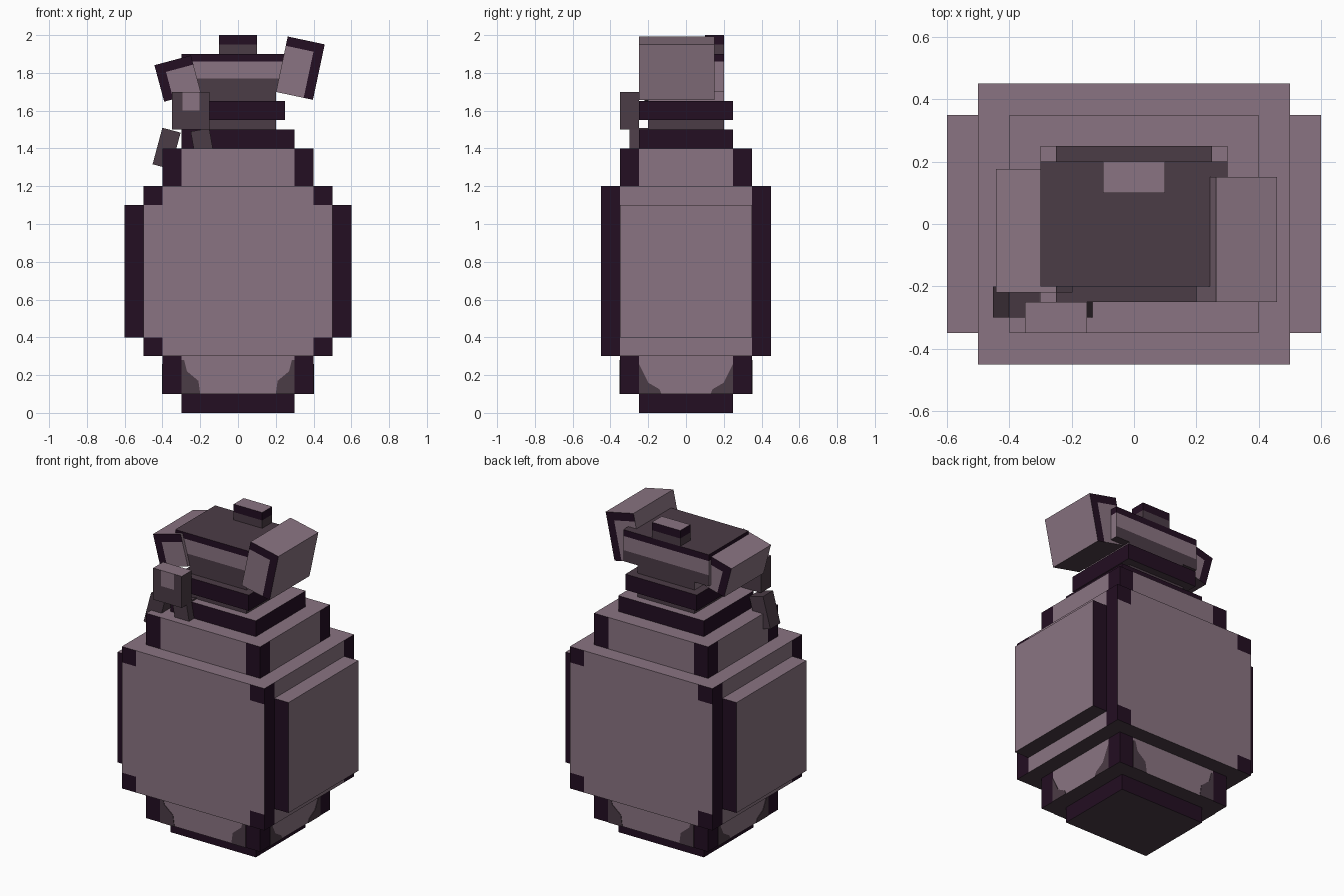
import bpy, bmesh, math
from mathutils import Vector

if "Cube" in bpy.data.objects:
    bpy.data.objects.remove(bpy.data.objects["Cube"])

LIGHT, GREY, DARK = 0, 1, 2
MATS = []
for name, col in (("dusty_mauve", (0.254, 0.175, 0.223)),
                  ("dark_grey", (0.071, 0.045, 0.061)),
                  ("deep_plum", (0.0168, 0.0044, 0.016))):
    m = bpy.data.materials.new(name)
    m.diffuse_color = (*col, 1)
    m.use_nodes = True
    m.node_tree.nodes["Principled BSDF"].inputs["Base Color"].default_value = m.diffuse_color
    MATS.append(m)


def finish(name, bm, loc=(0, 0, 0), tilt=0):
    bmesh.ops.recalc_face_normals(bm, faces=bm.faces[:])
    me = bpy.data.meshes.new(name)
    bm.to_mesh(me)
    bm.free()
    for m in MATS:
        me.materials.append(m)
    ob = bpy.data.objects.new(name, me)
    ob.location = loc
    ob.rotation_euler.y = math.radians(tilt)
    bpy.context.collection.objects.link(ob)
    return ob


def block(name, centre, size, rule, cuts=(), tilt=0):
    """Box cut by planes (axis, offset), coloured by rule(local centre, normal)."""
    bm = bmesh.new()
    bmesh.ops.create_cube(bm, size=1)
    bmesh.ops.scale(bm, vec=size, verts=bm.verts[:])
    for axis, off in cuts:
        n = Vector((0, 0, 0))
        n[axis] = 1
        bmesh.ops.bisect_plane(bm, geom=bm.verts[:] + bm.edges[:] + bm.faces[:],
                               plane_co=n * off, plane_no=n)
    bm.normal_update()
    for f in bm.faces:
        f.material_index = rule(f.calc_center_median(), f.normal)
    return finish(name, bm, centre, tilt)


def shell(top, side):
    """Rule: one colour on top, grey underneath, another on the sides."""
    return lambda c, n: top if n.z > .5 else GREY if n.z < -.5 else side


def edged(hx, hy):
    """Rule: dark vertical corner strips on every side."""
    def rule(c, n):
        if abs(n.z) > .5:
            return LIGHT if n.z > 0 else GREY
        return DARK if (abs(c.x) > hx and abs(n.y) > .5) or (abs(c.y) > hy and abs(n.x) > .5) else LIGHT
    return rule


def pair(axis, off):
    return [(axis, -off), (axis, off)]


# Main body with dark corner squares front and back, dark strips on the sides
def body_rule(c, n):
    if abs(n.z) > .5:
        return LIGHT if n.z > 0 else GREY
    if abs(n.x) > .5:
        return DARK if abs(c.y) > .35 else LIGHT
    return DARK if abs(c.x) > .4 and abs(c.z) > .35 else LIGHT


block("body", (0, 0, .75), (1, .9, .9), body_rule, pair(0, .4) + pair(1, .35) + pair(2, .35))

# Side panels
for s, side in ((-1, "left"), (1, "right")):
    block(side + "_panel", (s * .55, 0, .75), (.1, .7, .7),
          lambda c, n: GREY if n.z < -.5 else DARK if abs(n.y) > .5 else LIGHT)

# Stepped shoulder, lower step, base and collar
strips = pair(0, .3) + pair(1, .25)
block("shoulder", (0, 0, 1.3), (.8, .7, .2), edged(.3, .25), strips)
block("lower_step", (0, 0, .2), (.8, .7, .2), edged(.3, .25), strips)
block("base", (0, 0, .05), (.6, .5, .1), shell(GREY, DARK))
block("collar", (0, 0, 1.45), (.6, .5, .1), shell(LIGHT, DARK))

# Neck stack under the cap
block("neck", (0, 0, 1.525), (.4, .4, .05), shell(GREY, GREY))
block("neck_ring", (0, 0, 1.6), (.5, .5, .1), shell(GREY, DARK))
block("cap_neck", (0, 0, 1.675), (.4, .4, .05),
      lambda c, n: LIGHT if abs(n.x) > .5 else GREY)


# Cap with dark rim, light band and grey lower band
def cap_rule(c, n):
    if abs(n.z) > .5:
        return GREY
    if c.z > .06:
        return DARK
    return LIGHT if c.z > -.03 or abs(n.x) > .5 else GREY


block("cap", (0, 0, 1.8), (.6, .4, .2), cap_rule, [(2, .06), (2, -.03)])
block("knob", (0, .15, 1.95), (.2, .1, .1),
      lambda c, n: LIGHT if n.z > .5 else DARK if c.z > 0 and n.z > -.5 else GREY, [(2, 0)])


# Tilted lever ends with dark top and outer borders
def lever_rule(s, hz):
    def rule(c, n):
        if n.z < -.5:
            return GREY
        if abs(n.y) > .5 and (c.z > hz - .05 or c.x * s > .05):
            return DARK
        return LIGHT
    return rule


block("right_lever", (.33, -.05, 1.825), (.2, .4, .3), lever_rule(1, .15),
      [(2, .1), (0, .05)], tilt=12)
block("left_lever", (-.32, -.022, 1.77), (.2, .396, .2), lever_rule(-1, .1),
      [(2, .05), (0, -.05)], tilt=-15)

# Pin clip with a light worn patch, and its two splayed legs
block("pin_clip", (-.25, -.3, 1.6), (.2, .1, .2),
      lambda c, n: LIGHT if n.z > .5 or (n.y < -.5 and c.z > 0 and -.045 < c.x < .045) else GREY,
      [(0, -.045), (0, .045), (2, 0)])
block("left_pin_leg", (-.378, -.25, 1.40), (.1, .1, .2), shell(GREY, GREY), tilt=15)
block("right_pin_leg", (-.184, -.25, 1.40), (.1, .1, .2), shell(GREY, GREY), tilt=-10)


# Thin grey stains in the lower corners of the lower step
def stain(name, outline, axis, wall):
    bm = bmesh.new()
    for s in (-1, 1):
        for w in (-1, 1):
            rings = []
            for d in (wall - .004, wall + .003):
                pts = [(s * a, w * d, z) if axis == 1 else (w * d, s * a, z) for a, z in outline]
                rings.append([bm.verts.new(p) for p in pts])
            k = len(outline)
            bm.faces.new(rings[0])
            bm.faces.new(rings[1])
            for i in range(k):
                j = (i + 1) % k
                bm.faces.new((rings[0][i], rings[0][j], rings[1][j], rings[1][i]))
    for f in bm.faces:
        f.material_index = GREY
    finish(name, bm)


stain("front_back_stains", [(.3, .1), (.2, .1), (.21, .17), (.27, .22), (.285, .28), (.3, .28)], 1, .35)
stain("side_stains", [(.25, .1), (.13, .1), (.14, .125), (.2, .16), (.25, .26)], 0, .4)
